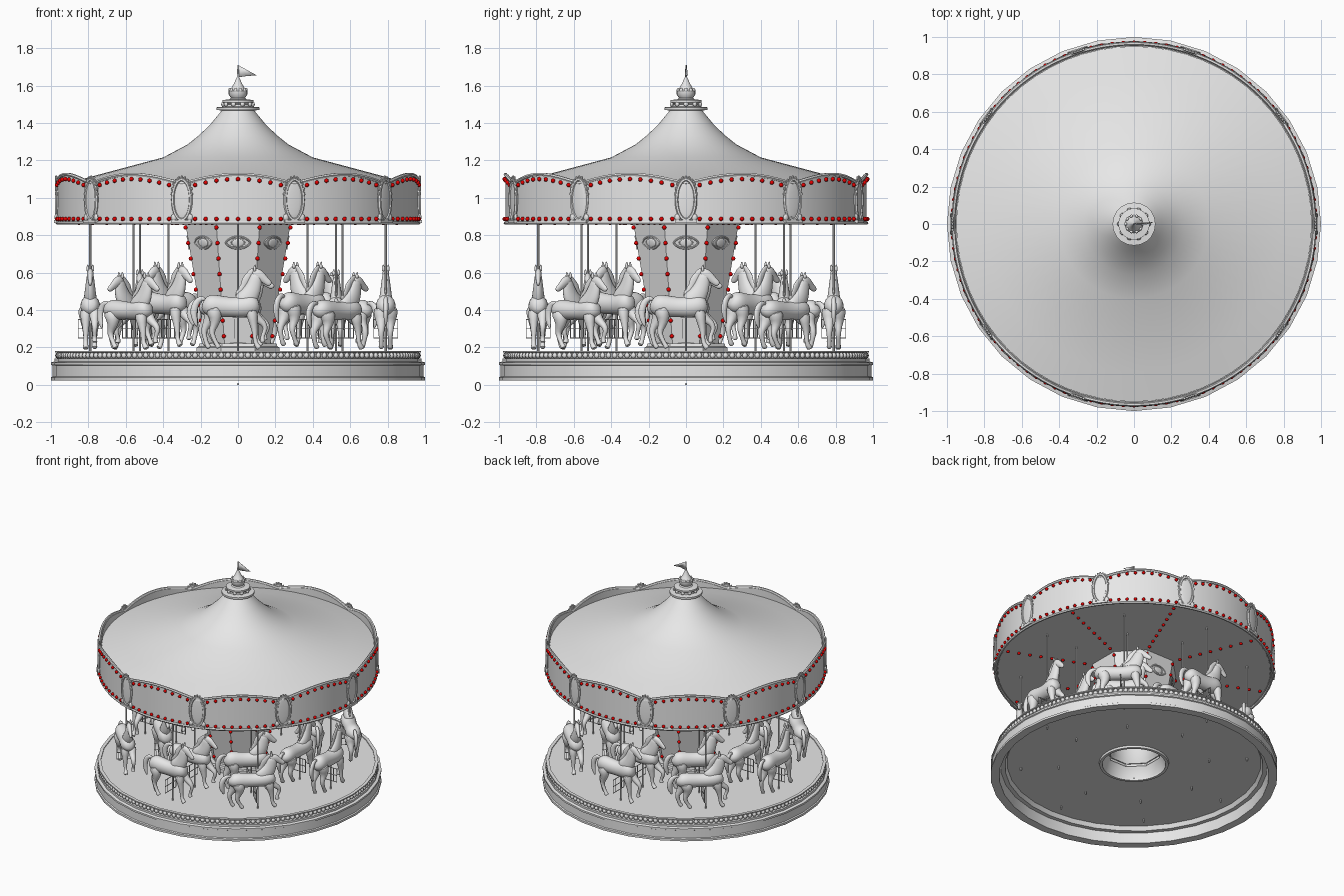
import bpy, bmesh
from math import sin, cos, pi, radians
from mathutils import Matrix, Vector

cube = bpy.data.objects.get("Cube")
if cube:
    bpy.data.objects.remove(cube)

X, Y, Z = Vector((1, 0, 0)), Vector((0, 1, 0)), Vector((0, 0, 1))
IDENT = Matrix.Identity(4)


def material(name, color):
    mat = bpy.data.materials.new(name)
    mat.use_nodes = True
    mat.diffuse_color = color
    mat.node_tree.nodes["Principled BSDF"].inputs["Base Color"].default_value = color
    return mat


GREY = material("plain grey", (0.8, 0.8, 0.8, 1))
RED = material("bulb red", (0.8, 0.0, 0.0, 1))


def add_object(name, mesh):
    ob = bpy.data.objects.new(name, mesh)
    bpy.context.collection.objects.link(ob)
    return ob


def finish(name, bm, mat=GREY, angle=35):
    bmesh.ops.recalc_face_normals(bm, faces=bm.faces)
    mesh = bpy.data.meshes.new(name)
    bm.to_mesh(mesh)
    bm.free()
    mesh.materials.append(mat)
    mesh.shade_smooth()
    mesh.set_sharp_from_angle(angle=radians(angle))
    return add_object(name, mesh)


def bridge(bm, rings, closed):
    count = len(rings)
    for i in range(count if closed else count - 1):
        a, b = rings[i], rings[(i + 1) % count]
        for j in range(len(a)):
            k = (j + 1) % len(a)
            bm.faces.new((a[j], a[k], b[k], b[j]))


def lathe(name, profile, sides=64, turn=0.0, closed=False, angle=35):
    bm = bmesh.new()
    steps = [turn + 2 * pi * i / sides for i in range(sides)]
    rings = [[bm.verts.new((r * cos(a), r * sin(a), z)) for a in steps] for r, z in profile]
    bridge(bm, rings, closed)
    return finish(name, bm, angle=angle)


def tube(bm, pts, radii, ref, sides=8, closed=False, squash=1.0, m=IDENT):
    rings, n = [], len(pts)
    for i, p in enumerate(pts):
        a = pts[i - 1] if closed or i else p
        b = pts[(i + 1) % n] if closed or i < n - 1 else p
        t = (b - a).normalized()
        u = t.cross(ref).normalized()
        v = u.cross(t) * squash
        ring = [2 * pi * k / sides for k in range(sides)]
        rings.append([bm.verts.new(m @ (p + radii[i] * (cos(q) * u + sin(q) * v))) for q in ring])
    bridge(bm, rings, closed)
    if not closed:
        bm.faces.new(rings[0])
        bm.faces.new(rings[-1])


def ball(bm, m, size, segments=12):
    bmesh.ops.create_uvsphere(bm, u_segments=segments, v_segments=segments - 4, radius=1,
                              matrix=m @ Matrix.Diagonal((*size, 1)))


def box(bm, m, size):
    bmesh.ops.create_cube(bm, size=1, matrix=m @ Matrix.Diagonal((*size, 1)))


def place(a, r, z, tilt=0.0):
    # local x points outward, y along the rim, z up
    return Matrix.Rotation(a, 4, "Z") @ Matrix.Translation((r, 0, z)) @ Matrix.Rotation(tilt, 4, "Y")


def oval(bm, m, w, h, rad, point=1.0):
    steps = [2 * pi * i / 28 for i in range(28)]
    pts = [Vector((0, w * cos(t), h * sin(t) * abs(sin(t)) ** (point - 1))) for t in steps]
    tube(bm, pts, [rad] * len(pts), X, 6, True, m=m)


# Base with recessed underside and beaded edge
lathe("base", [(.225, .13), (.225, .175), (.955, .175), (.955, .182), (.978, .182), (.978, .174), (.96, .17),
               (.96, .143), (.98, .14), (.98, .125), (1, .12), (1, .107), (.992, .103), (.992, .045), (1, .04),
               (1, .024), (.94, .024), (.93, .1), (.9, .1), (.885, .13)], 32, closed=True)
lathe("hub_ring", [(.22, .14), (.22, .115), (.24, .115), (.245, .14)], closed=True)
lathe("hub_liner", [(.222, .12), (.205, .2), (.16, .24), (.16, .5)], 48, angle=60)
bm = bmesh.new()
for i in range(170):
    ball(bm, place(2 * pi * i / 170, .966, .157), (.012, .016, .016), 8)
finish("base_beads", bm, angle=60)
bm = bmesh.new()
ball(bm, Matrix.Translation((0, 0, .005)), (.005, .005, .005))
finish("centre_pin", bm)

# Eight-sided flared column
EDGE = pi / 8


def column_radius(z):
    return .185 + (z - .2) * .18


lathe("column", [(column_radius(.87), .87), (column_radius(.2), .2)], 8, EDGE, angle=20)
lathe("column_plinth", [(.24, .17), (.24, .2), (.228, .205), (.224, .22), (.18, .22)], 8, EDGE, angle=20)
bm = bmesh.new()
for k in range(8):
    m = place(k * pi / 4, column_radius(.76) * cos(EDGE) + .001, .76, .165)
    oval(bm, m, .065, .033, .005, 1.5)
    oval(bm, m, .036, .023, .003)
    ball(bm, m, (.004, .035, .022))
finish("column_ornaments", bm)

# Canopy roof and ceiling
lathe("canopy", [(.2, .868), (.95, .868), (.95, 1.07), (.79, 1.112), (.4, 1.216), (.27, 1.285), (.21, 1.333),
                 (.15, 1.39), (.08, 1.475)])

# Scalloped fascia: ten panels
START, PANEL, STEPS, RIM = radians(-72), pi / 5, 12, .965


def crest(t):
    return 1.075 + .05 * sin(pi * (t % 1))


def rim_point(t, r, z):
    a = START + t * PANEL
    return Vector((r * cos(a), r * sin(a), z))


ts = [i / STEPS for i in range(10 * STEPS)]
top = [rim_point(t, RIM, crest(t)) for t in ts]
bottom = [rim_point(t, RIM, .865) for t in ts]
inner_top = [rim_point(t, RIM - .014, crest(t)) for t in ts]
inner_bottom = [rim_point(t, RIM - .014, .865) for t in ts]
bm = bmesh.new()
bridge(bm, [[bm.verts.new(p) for p in line] for line in (bottom, top, inner_top, inner_bottom)], True)
finish("fascia", bm)
bm = bmesh.new()
for line in (top, bottom):
    tube(bm, line, [.01] * len(line), Z, 6, True)
finish("fascia_trim", bm)

# Oval medallions between panels
bm = bmesh.new()
for k in range(10):
    m = place(START + k * PANEL, RIM + .006, .99)
    oval(bm, m, .05, .108, .01)
    oval(bm, m, .038, .092, .003)
    ball(bm, m, (.006, .05, .105))
    box(bm, m @ Matrix.Translation((0, 0, -.117)), (.026, .11, .016))
    for i in range(11):
        q = pi * i / 10
        ball(bm, m @ Matrix.Translation((0, .055 * cos(q), .03 + .09 * sin(q))), (.008, .008, .01), 8)
    for s in (-1, 1):
        ball(bm, m @ Matrix.Translation((0, s * .045, -.095)), (.01, .016, .02))
finish("medallions", bm)

# Bulbs on fascia, column edges and ceiling spokes
bm = bmesh.new()
spots = []
for k in range(10):
    for i in range(9):
        t = k + .12 + .76 * i / 8
        spots += [rim_point(t, RIM + .005, .887), rim_point(t, RIM + .005, crest(t) - .025)]
for k in range(8):
    spin = Matrix.Rotation(EDGE + k * pi / 4, 4, "Z")
    for i in range(8):
        z = .26 + .083 * i
        spots += [spin @ Vector((column_radius(z) + .003, 0, z)), spin @ Vector((.36 + .08 * i, 0, .865))]
for p in spots:
    bmesh.ops.create_icosphere(bm, subdivisions=2, radius=.0115, matrix=Matrix.Translation(p))
finish("bulbs", bm, RED)

# Finial, its beads and the pennant
lathe("finial", [(.07, 1.465), (.115, 1.47), (.115, 1.484), (.074, 1.488), (.072, 1.5), (.084, 1.51), (.084, 1.522),
                 (.045, 1.527), (.038, 1.535), (.05, 1.553), (.05, 1.57), (.036, 1.585), (.022, 1.61), (.006, 1.645),
                 (.003, 1.71), (.0005, 1.712)], 20)
bm = bmesh.new()
for k in range(10):
    ball(bm, place(k * pi / 5, .08, 1.5), (.01, .013, .012))
    ball(bm, place(k * pi / 5, .044, 1.575), (.008, .01, .013))
finish("finial_beads", bm)
bm = bmesh.new()
bm.faces.new([bm.verts.new(p) for p in ((0, 0, 1.71), (.1, .006, 1.655), (.05, -.006, 1.652), (0, 0, 1.645))])
pennant = finish("pennant", bm)
pennant.modifiers.new("thickness", "SOLIDIFY").thickness = .004

# Horse, drawn in hundredths as (x, z, radius) along each limb
bm = bmesh.new()


def limb(y, pts, squash=1.0, sides=8):
    path = [Vector((x, y, z)) / 100 for x, z, r in pts]
    tube(bm, path, [r / 92 for x, z, r in pts], Y, sides, squash=squash)


limb(0, [(-19, 43.5, 1.5), (-18, 43, 4), (-15, 42.5, 5.8), (-10, 42, 5.5), (-4, 41.5, 5), (2, 41.5, 5.4), (6, 42.3, 5.8),
         (9.5, 43, 4.8), (11.5, 43.5, 2.5)], .9, 12)
limb(0, [(0, 42.5, 4.5), (4, 45, 5.8), (7, 49, 4.9), (8.5, 53, 4), (9.5, 57, 3.3), (10, 60, 2.5)], .62, 10)
limb(0, [(7.5, 59.5, 1.6), (9.5, 59.8, 3.1), (12, 58.2, 2.8), (14.5, 56, 1.9), (16.7, 54.2, 1.7), (17.6, 53.5, 1)], .62, 10)
limb(0, [(-1, 48, 1), (1, 50, 2), (3, 53, 1.3), (4, 56, 2.4), (6, 59, 1.5), (8, 61.7, 1.8), (11.5, 61, .5)], .4)
limb(0, [(-17, 45.5, 1), (-20, 46.8, 1.6), (-23, 43.5, 2.1), (-24, 38, 1.9), (-22.8, 34, 1.4), (-22, 31, .4)], .7)
limb(2.4, [(7, 41, 4), (9, 36, 2.6), (14, 33, 1.8), (15, 30, 1.3), (13, 26, 1), (13, 24, 1.3), (13.5, 22.5, 1.6)])
limb(-2.4, [(7, 41, 4), (8, 34, 2.3), (9, 29, 1.6), (9, 25, 1.1), (9.5, 22, 1.2), (11, 20, 1.6), (11.5, 19.4, 1.5)])
limb(2.4, [(-14.5, 42, 5), (-14, 36, 3.7), (-17.5, 31, 2), (-18.5, 28, 1.5), (-17, 23, 1.1), (-16.5, 21, 1.3), (-15, 19.6, 1.6)])
limb(-2.4, [(-14, 42, 5), (-11.5, 36, 3.5), (-13, 31, 2), (-14.5, 28, 1.5), (-12, 23, 1.1), (-11, 21, 1.3), (-10, 19.6, 1.6)])
for s in (-1, 1):
    limb(s * 1.3, [(9, 60.5, 1), (8.8, 62.5, .9), (9.2, 64.5, .3)], 1, 6)
# low saddle
ball(bm, Matrix.Translation((-.045, 0, .433)), (.05, .044, .037))
horse = finish("horse", bm, angle=75)
horse_mesh = horse.data
bpy.data.objects.remove(horse)

# Wire foot rest hung beside each horse
bm = bmesh.new()
for z in (.25, .3, .35):
    box(bm, Matrix.Translation((-.02, 0, z)), (.004, .13, .004))
for y in (-.064, -.035, .035, .064):
    box(bm, Matrix.Translation((-.02, y, .3)), (.004, .004, .1))
rest = finish("foot_rest", bm)
rest_mesh = rest.data
bpy.data.objects.remove(rest)

# Two rings of eight mounts, alternating in height
poles = bmesh.new()
for ring, radius in (("outer", .79), ("inner", .525)):
    for k in range(8):
        low = (k % 2 == 1) == (ring == "outer")
        lift = 0 if ring == "outer" else .015
        length, height = (1.08, .91) if low else (1, 1)
        spot = place(k * pi / 4, radius, 0) @ Matrix.Rotation(pi / 2, 4, "Z")
        ob = add_object(f"{ring}_horse_{k + 1}", horse_mesh)
        ob.matrix_world = (spot @ Matrix.Translation((0, 0, .19 * (1 - height) + lift))
                           @ Matrix.Diagonal((length, 1, height, 1)))
        sub = ob.modifiers.new("smooth", "SUBSURF")
        sub.levels = sub.render_levels = 1
        add_object(f"{ring}_foot_rest_{k + 1}", rest_mesh).matrix_world = spot
        foot = spot.translation
        tube(poles, [foot + Z * .105, foot + Z * .87], [.0055, .0055], X, 8)
finish("poles", poles)
